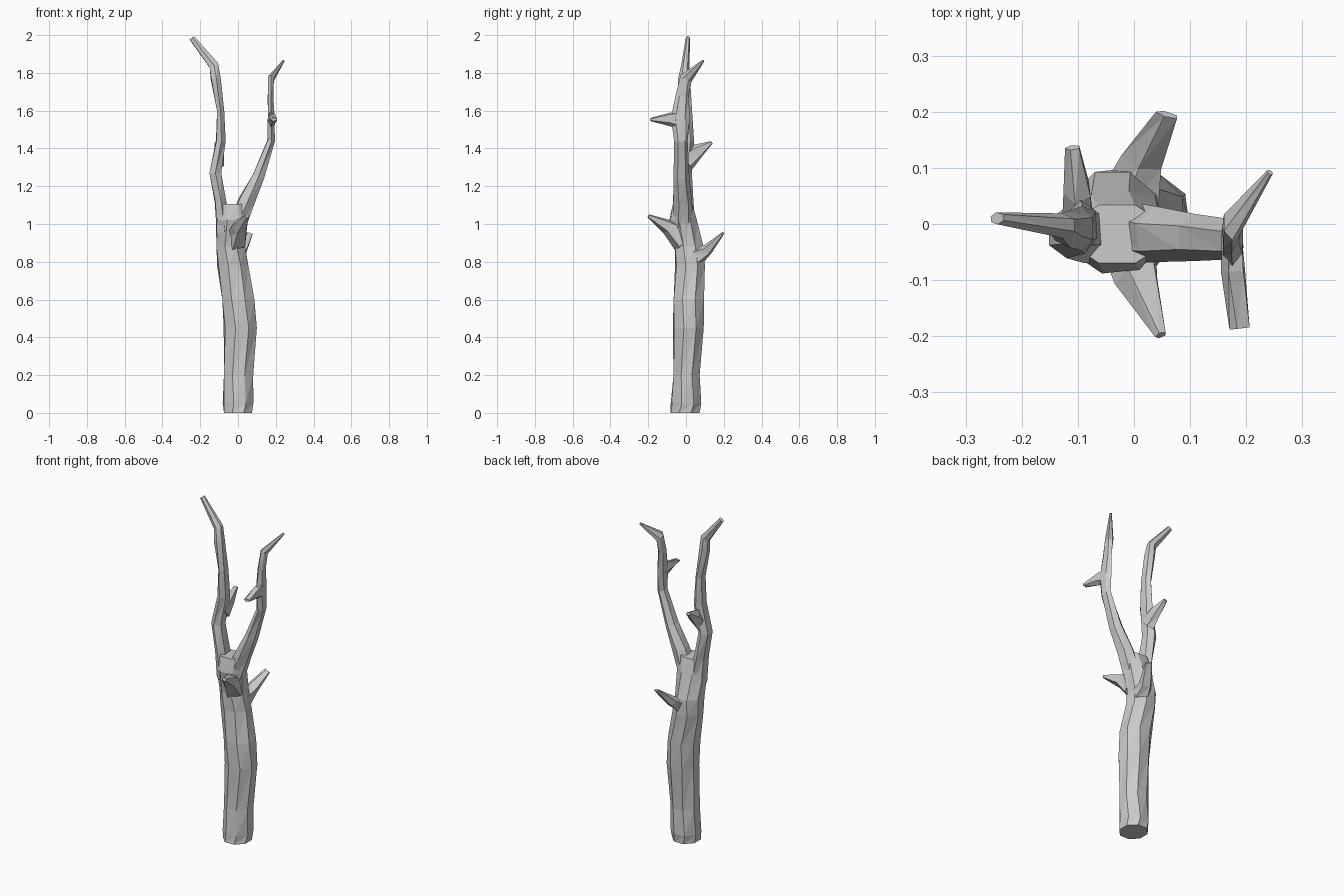
import bpy, bmesh, math
from mathutils import Vector


def tube(name, rings, sides, level=False, twist=0.12):
    """Loft of faceted rings (x, y, z, radius_u, radius_v) along a bent path."""
    bm = bmesh.new()
    pts = [Vector(r[:3]) for r in rings]
    loops = []
    for i, r in enumerate(rings):
        t = (pts[min(i + 1, len(pts) - 1)] - pts[max(i - 1, 0)]).normalized()
        if level:
            t = Vector((0, 0, 1))
        u = (Vector((1, 0, 0)) - t * t.x).normalized()
        v = t.cross(u)
        loop = []
        for k in range(sides):
            a = 2 * math.pi * (k + 0.5) / sides + twist * (i % 2)
            loop.append(bm.verts.new(pts[i] + u * r[3] * math.cos(a) + v * r[4] * math.sin(a)))
        loops.append(loop)
    for a, b in zip(loops, loops[1:]):
        for k in range(sides):
            n = (k + 1) % sides
            bm.faces.new((a[k], a[n], b[n]))
            bm.faces.new((a[k], b[n], b[k]))
    bm.faces.new(loops[0][::-1])
    bm.faces.new(loops[-1])
    bmesh.ops.recalc_face_normals(bm, faces=bm.faces)
    me = bpy.data.meshes.new(name)
    bm.to_mesh(me)
    bm.free()
    ob = bpy.data.objects.new(name, me)
    bpy.context.collection.objects.link(ob)
    return ob


# Trunk, swaying slightly, ending at the fork
trunk = tube("tree_trunk", [
    (0.000, -0.005, 0.00, 0.080, 0.083),
    (0.000, 0.000, 0.05, 0.084, 0.084),
    (0.003, 0.003, 0.20, 0.084, 0.075),
    (0.012, 0.012, 0.45, 0.091, 0.085),
    (0.002, 0.015, 0.60, 0.092, 0.087),
    (-0.028, 0.021, 0.78, 0.086, 0.082),
    (-0.038, 0.018, 0.88, 0.082, 0.081),
    (-0.033, -0.015, 1.02, 0.088, 0.076),
    (-0.030, -0.018, 1.105, 0.085, 0.056)], 8, level=True)

# Main limbs, side stubs
parts = [
    tube("left_branch", [
        (-0.070, -0.010, 0.96, 0.050, 0.060),
        (-0.093, -0.015, 1.12, 0.033, 0.055),
        (-0.120, -0.015, 1.27, 0.036, 0.046),
        (-0.091, -0.005, 1.44, 0.028, 0.048),
        (-0.092, -0.008, 1.60, 0.022, 0.040),
        (-0.118, -0.010, 1.77, 0.029, 0.032),
        (-0.128, -0.003, 1.84, 0.029, 0.022),
        (-0.244, 0.010, 1.985, 0.016, 0.011)], 6),
    tube("right_branch", [
        (-0.010, -0.015, 0.98, 0.055, 0.055),
        (0.045, -0.018, 1.12, 0.048, 0.050),
        (0.108, -0.024, 1.25, 0.036, 0.042),
        (0.175, -0.027, 1.44, 0.022, 0.036),
        (0.176, -0.030, 1.56, 0.021, 0.050),
        (0.172, -0.020, 1.68, 0.016, 0.035),
        (0.175, 0.000, 1.77, 0.018, 0.034),
        (0.242, 0.092, 1.865, 0.006, 0.006)], 6),
    tube("front_stub", [
        (-0.010, -0.010, 0.92, 0.060, 0.080),
        (0.006, -0.095, 0.985, 0.042, 0.042),
        (0.048, -0.198, 1.042, 0.011, 0.010)], 5),
    tube("back_stub", [
        (-0.005, 0.040, 0.82, 0.060, 0.060),
        (0.015, 0.115, 0.865, 0.040, 0.030),
        (0.060, 0.195, 0.950, 0.022, 0.007)], 5),
    tube("left_branch_stub", [
        (-0.098, 0.000, 1.33, 0.030, 0.055),
        (-0.100, 0.060, 1.385, 0.026, 0.042),
        (-0.109, 0.136, 1.432, 0.014, 0.008)], 5),
    tube("right_branch_stub", [
        (0.176, -0.020, 1.55, 0.020, 0.055),
        (0.178, -0.085, 1.555, 0.023, 0.038),
        (0.190, -0.186, 1.553, 0.020, 0.009)], 5),
]

# Fuse the limbs into one continuous skin
bpy.context.view_layer.objects.active = trunk
for p in parts:
    m = trunk.modifiers.new("fuse_" + p.name, 'BOOLEAN')
    m.operation, m.solver, m.object = 'UNION', 'EXACT', p
    bpy.ops.object.modifier_apply(modifier=m.name)
    bpy.data.objects.remove(p)
trunk.name = "bare_tree"
